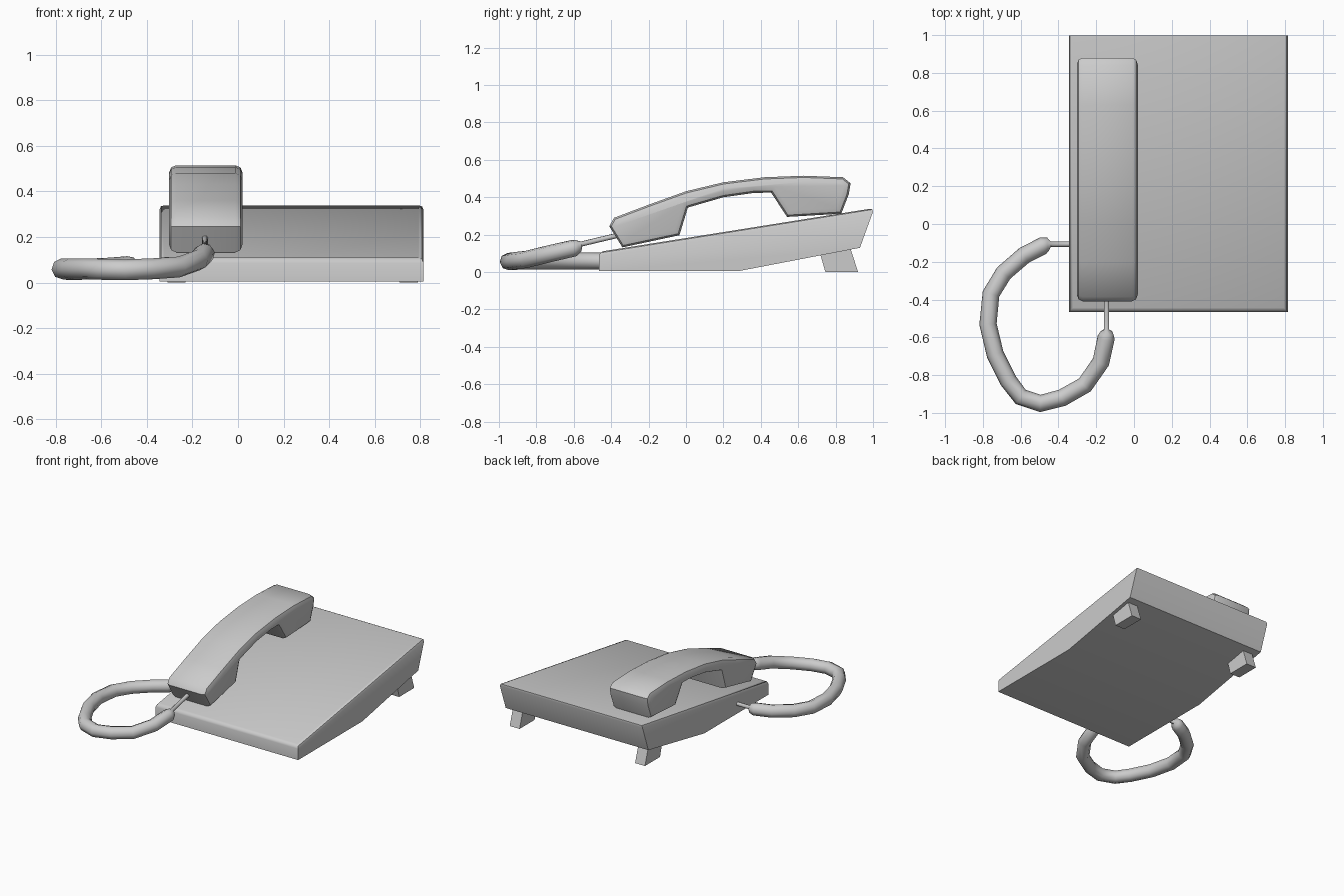
import bpy, bmesh
from math import radians

if "Cube" in bpy.data.objects:
    bpy.data.objects.remove(bpy.data.objects["Cube"])


def finish(obj, angle):
    bpy.ops.object.select_all(action='DESELECT')
    bpy.context.view_layer.objects.active = obj
    obj.select_set(True)
    bpy.ops.object.shade_smooth_by_angle(angle=radians(angle))


def extrude_profile(name, profile, x0, x1, bevel=0.0, pick=None, segments=2, angle=40):
    """Extrude a (y, z) side profile along x; bevel the picked edges."""
    bm = bmesh.new()
    a = [bm.verts.new((x0, y, z)) for y, z in profile]
    b = [bm.verts.new((x1, y, z)) for y, z in profile]
    bm.faces.new(a)
    bm.faces.new(b[::-1])
    n = len(profile)
    for i in range(n):
        j = (i + 1) % n
        bm.faces.new((a[i], b[i], b[j], a[j]))
    bmesh.ops.recalc_face_normals(bm, faces=bm.faces[:])
    if pick:
        edges = [e for e in bm.edges if pick(e)]
        bmesh.ops.bevel(bm, geom=edges, offset=bevel, offset_type='OFFSET',
                        segments=segments, profile=0.5, affect='EDGES',
                        clamp_overlap=True)
    mesh = bpy.data.meshes.new(name)
    bm.to_mesh(mesh)
    bm.free()
    obj = bpy.data.objects.new(name, mesh)
    bpy.context.collection.objects.link(obj)
    finish(obj, angle)
    return obj


def on_top(v):
    return v.co.z > 0.1 + 0.16 * (v.co.y + 0.465)


# Wedge-shaped body with rounded rim around the sloping top
extrude_profile("phone_base",
                [(-0.465, 0.005), (-0.465, 0.108), (1.006, 0.342),
                 (0.93, 0.13), (0.28, 0.005)],
                -0.345, 0.815, 0.022,
                lambda e: all(on_top(v) for v in e.verts))

# Two raked rear feet
for side, x in (("left", -0.27), ("right", 0.75)):
    extrude_profile(side + "_foot",
                    [(0.745, 0.0), (0.92, 0.0), (0.875, 0.14), (0.705, 0.14)],
                    x - 0.04, x + 0.04)

# Handset: arched grip with mouthpiece and earpiece
handset = [(-0.34, 0.132), (-0.41, 0.245), (-0.385, 0.29), (-0.2, 0.36), (0.0, 0.432),
           (0.2, 0.48), (0.42, 0.507), (0.63, 0.515), (0.84, 0.507),
           (0.88, 0.475), (0.87, 0.415), (0.83, 0.312), (0.54, 0.295),
           (0.455, 0.425), (0.36, 0.423), (0.2, 0.40), (0.01, 0.345),
           (-0.035, 0.197)]
extrude_profile("handset", handset, -0.303, 0.02, 0.032,
                lambda e: abs(e.verts[0].co.x - e.verts[1].co.x) < 1e-5)

# Cord: thick loop with a thin plug at each end (x, y, z, radius)
cord = [(-0.30, -0.107, 0.075, 0.014), (-0.44, -0.107, 0.075, 0.014),
        (-0.455, -0.107, 0.075, 0.035), (-0.48, -0.114, 0.07, 0.046),
        (-0.58, -0.165, 0.062, 0.046), (-0.69, -0.26, 0.058, 0.046),
        (-0.757, -0.37, 0.058, 0.046), (-0.773, -0.53, 0.06, 0.046),
        (-0.735, -0.69, 0.06, 0.046), (-0.665, -0.83, 0.06, 0.046),
        (-0.6, -0.915, 0.058, 0.046), (-0.495, -0.95, 0.056, 0.046),
        (-0.38, -0.92, 0.06, 0.046), (-0.26, -0.852, 0.068, 0.046),
        (-0.175, -0.73, 0.098, 0.046), (-0.147, -0.60, 0.128, 0.046),
        (-0.145, -0.575, 0.142, 0.035), (-0.145, -0.56, 0.15, 0.014),
        (-0.145, -0.35, 0.2, 0.014)]
curve = bpy.data.curves.new("cord", 'CURVE')
curve.dimensions = '3D'
curve.bevel_depth = 1.0
curve.bevel_resolution = 2
curve.use_fill_caps = True
spline = curve.splines.new('POLY')
spline.points.add(len(cord) - 1)
for point, (x, y, z, r) in zip(spline.points, cord):
    point.co = (x, y, z, 1)
    point.radius = r
cord_obj = bpy.data.objects.new("cord", curve)
bpy.context.collection.objects.link(cord_obj)
bpy.ops.object.select_all(action='DESELECT')
bpy.context.view_layer.objects.active = cord_obj
cord_obj.select_set(True)
bpy.ops.object.convert(target='MESH')
finish(bpy.context.view_layer.objects.active, 50)
